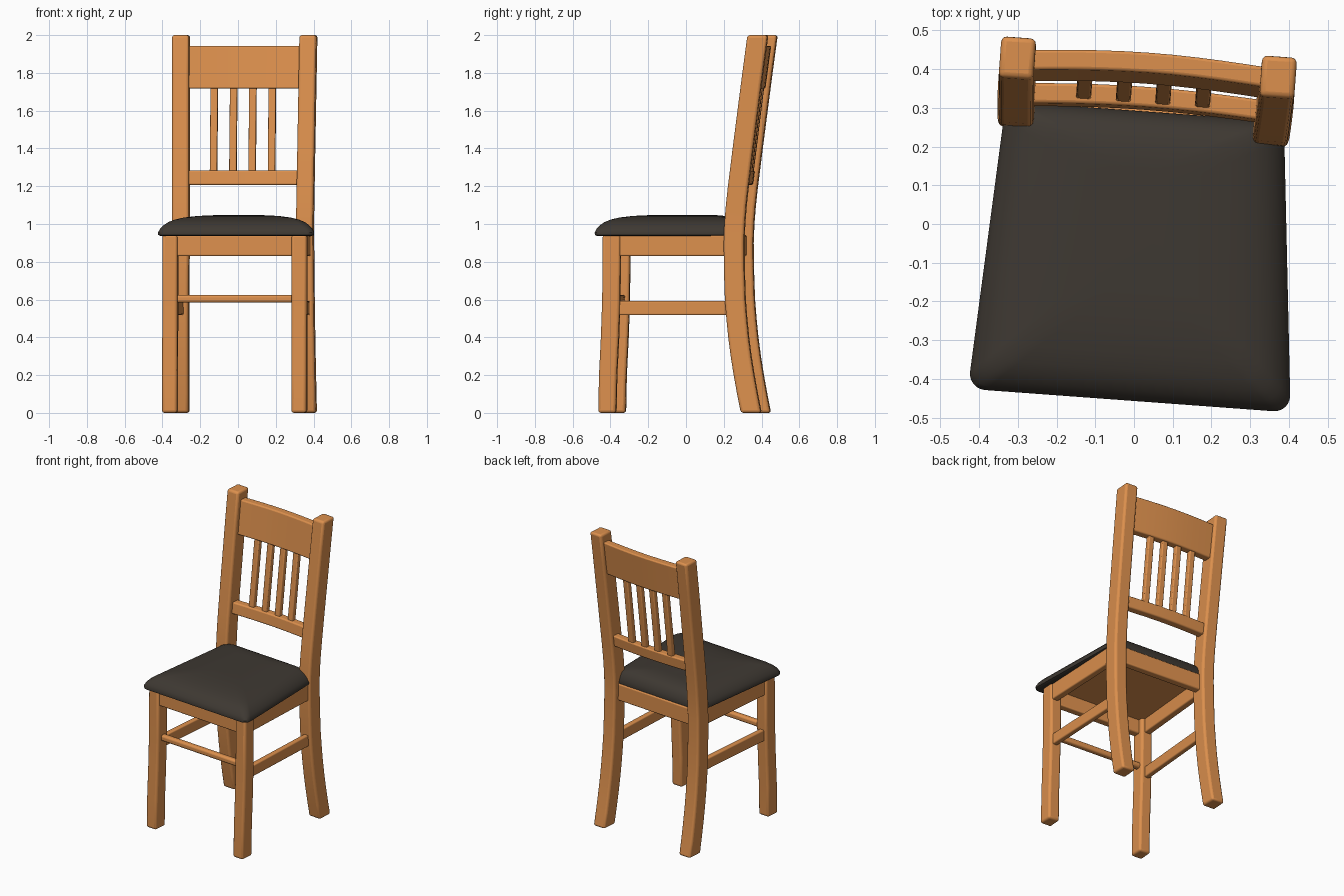
import bpy, bmesh, math
from mathutils import Matrix, Vector

if "Cube" in bpy.data.objects:
    bpy.data.objects.remove(bpy.data.objects["Cube"])

YAW = Matrix.Rotation(math.radians(-4.2), 4, 'Z')   # the whole chair is turned slightly


def material(name, rgb):
    m = bpy.data.materials.new(name)
    m.diffuse_color = (*rgb, 1)
    m.use_nodes = True
    m.node_tree.nodes["Principled BSDF"].inputs["Base Color"].default_value = m.diffuse_color
    return m


WOOD = material("orange wood", (0.72, 0.28, 0.075))
FABRIC = material("dark seat cover", (0.048, 0.040, 0.032))


def loft(name, rings, mat, bevel=0.0):
    """Join rings of points into a closed, capped skin."""
    bm = bmesh.new()
    vs = [[bm.verts.new(p) for p in r] for r in rings]
    n = len(vs[0])
    for a, b in zip(vs, vs[1:]):
        for i in range(n):
            j = (i + 1) % n
            bm.faces.new((a[i], a[j], b[j], b[i]))
    bm.faces.new(vs[0][::-1])
    bm.faces.new(vs[-1])
    bmesh.ops.recalc_face_normals(bm, faces=bm.faces)
    me = bpy.data.meshes.new(name)
    bm.to_mesh(me)
    bm.free()
    me.transform(YAW)
    me.materials.append(mat)
    ob = bpy.data.objects.new(name, me)
    bpy.context.collection.objects.link(ob)
    if bevel:
        mod = ob.modifiers.new("soft edges", 'BEVEL')
        mod.width, mod.segments = bevel, 3
        mod.limit_method, mod.angle_limit = 'ANGLE', math.radians(40)
    return ob


def upright(name, path, w, d, bevel=0.014):
    """Rectangular bar through (x, y, z) points, w wide and d deep."""
    rings = [[(x + sx * w / 2, y + sy * d / 2, z)
              for sx, sy in ((-1, -1), (1, -1), (1, 1), (-1, 1))] for x, y, z in path]
    return loft(name, rings, WOOD, bevel)


def beam(name, p, q, thick, high, bow=0.0, lean=0.0, bevel=0.008):
    """Horizontal bar from p to q; bow curves it to the back, lean tilts it."""
    p, q = Vector(p), Vector(q)
    along = (q - p).normalized()
    side = Vector((-along.y, along.x, 0))
    steps = 10 if bow else 1
    rings = []
    for i in range(steps + 1):
        t = i / steps
        c = p.lerp(q, t) + side * bow * math.sin(math.pi * t)
        rings.append([c + side * (sy * thick / 2 + sz * lean * high / 2)
                      + Vector((0, 0, sz * high / 2))
                      for sy, sz in ((-1, -1), (1, -1), (1, 1), (-1, 1))])
    return loft(name, rings, WOOD, bevel)


# Legs, posts, side aprons and side stretchers
POST = [(0.0, .372), (.1, .352), (.2, .334), (.3, .318), (.4, .305), (.5, .295), (.6, .287),
        (.75, .282), (.9, .280), (1.0, .284), (1.1, .292), (1.2, .303), (1.4, .328),
        (1.6, .354), (1.8, .380), (2.0, .407)]
FRONT = [(0, -.391), (.2, -.387), (.4, -.377), (.6, -.37), (.945, -.367)]
for s, tag in ((-1, "left"), (1, "right")):
    upright(f"back_post_{tag}", [(.006 + s * (.329 + .009 * abs(z - 1)), y, z) for z, y in POST],
            .09, .107)
    upright(f"front_leg_{tag}", [(.011 + s * .343, y, z) for z, y in FRONT], .08, .094)
    beam(f"side_apron_{tag}", (.013 + s * .35, -.36, .886), (.01 + s * .335, .26, .886), .045, .112)
    beam(f"side_stretcher_{tag}", (.013 + s * .348, -.37, .555), (.01 + s * .335, .27, .555),
         .035, .076)

# Front and back aprons, front stretcher
beam("front_apron", (-.32, -.378, .886), (.345, -.378, .886), .05, .112)
beam("back_apron", (-.31, .275, .886), (.32, .275, .886), .05, .112)
beam("front_stretcher", (-.31, -.364, .604), (.335, -.364, .604), .04, .04, bevel=.013)

# Backrest: two bowed rails with four slats between them
beam("lower_back_rail", (-.31, .313, 1.245), (.32, .313, 1.245), .052, .075, .013, .125)
beam("top_back_rail", (-.31, .388, 1.83), (.32, .388, 1.83), .052, .225, .016, .135)
for i, x in enumerate((-.154, -.051, .051, .154)):
    upright(f"back_slat_{i + 1}", [(x, .328, 1.26), (x, .388, 1.74)], .039, .034, .006)


# Cushion: rounded, tapered outline shrinking towards a domed top
def outline(d, z):
    y0, y1, r = -.456 + d, .292 - d * .5, .045
    ring = []
    for k, (sx, sy) in enumerate(((1, 1), (-1, 1), (-1, -1), (1, -1))):
        for j in range(7):
            a = math.radians(90 * k + 15 * j)
            y = (y1 - r if sy > 0 else y0 + r) + r * math.sin(a)
            t = (y + .456) / .748
            half = .418 - .058 * t - d
            ring.append((.021 - .014 * t + sx * (half - r) + r * math.cos(a), y, z))
    return ring


LEVELS = [(.012, .937), (.001, .942), (0, .955), (.01, .975), (.026, .993), (.048, 1.01),
          (.078, 1.023), (.12, 1.034), (.18, 1.042), (.24, 1.046), (.295, 1.047)]
loft("seat_cushion", [outline(d, z) for d, z in LEVELS], FABRIC)

# Board under the cushion
beam("seat_underside_board", (-.325, -.05, .93), (.345, -.05, .93), .62, .012, bevel=0)

# Smooth shading with kept edges
for ob in bpy.context.collection.objects:
    ob.select_set(True)
    bpy.context.view_layer.objects.active = ob
bpy.ops.object.shade_smooth_by_angle(angle=math.radians(40))
